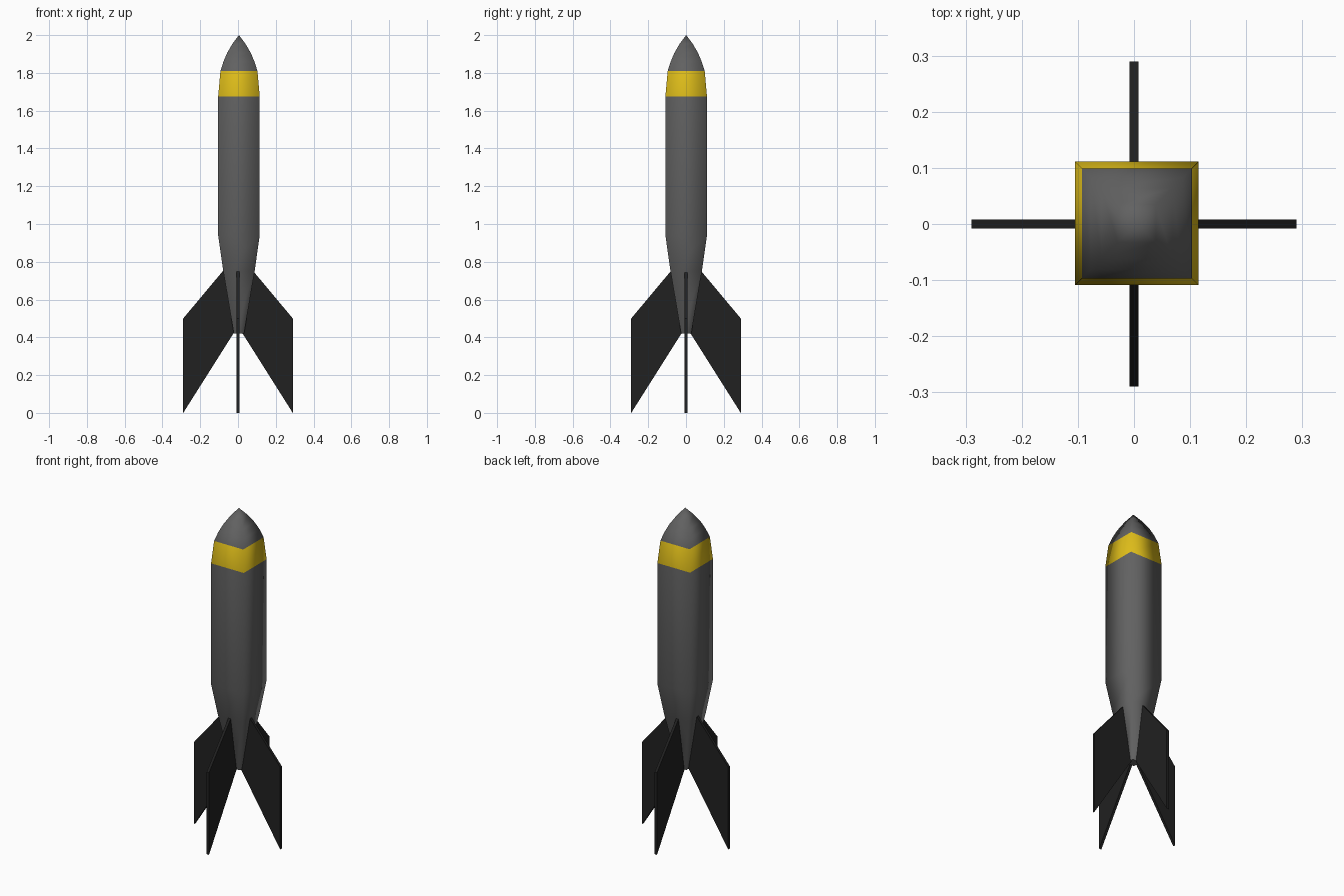
import bpy, bmesh, math

if "Cube" in bpy.data.objects:
    bpy.data.objects.remove(bpy.data.objects["Cube"])


def material(name, rgb):
    m = bpy.data.materials.new(name)
    m.diffuse_color = (*rgb, 1)
    m.use_nodes = True
    m.node_tree.nodes["Principled BSDF"].inputs["Base Color"].default_value = m.diffuse_color
    return m


grey = material("casing_grey", (0.12, 0.12, 0.12))
yellow = material("band_yellow", (0.72, 0.5, 0.01))
black = material("fin_black", (0.015, 0.015, 0.015))


def finish(bm, name, mats):
    bmesh.ops.recalc_face_normals(bm, faces=bm.faces)
    me = bpy.data.meshes.new(name)
    bm.to_mesh(me)
    bm.free()
    for m in mats:
        me.materials.append(m)
    ob = bpy.data.objects.new(name, me)
    bpy.context.collection.objects.link(ob)
    return ob


# Square-section body: (height, half width), the last point is the nose tip
profile = [(0.42, 0.027), (0.75, 0.083), (0.94, 0.11), (1.675, 0.11),
           (1.81, 0.098), (1.86, 0.082), (1.905, 0.063), (1.955, 0.034)]
CX, CY = 0.005, 0.001
bm = bmesh.new()
rings = [[bm.verts.new((CX + sx * h, CY + sy * h, z))
          for sx, sy in ((-1, -1), (1, -1), (1, 1), (-1, 1))] for z, h in profile]
tip = bm.verts.new((CX, CY, 2.0))
bm.faces.new(rings[0])
for k, (a, b) in enumerate(zip(rings, rings[1:])):
    for i in range(4):
        j = (i + 1) % 4
        f = bm.faces.new((a[i], a[j], b[j], b[i]))
        f.material_index = 1 if k == 3 else 0   # yellow warning band
for i in range(4):
    bm.faces.new((rings[-1][i], rings[-1][(i + 1) % 4], tip))
for f in bm.faces:
    f.smooth = len(f.verts) == 3 or f.calc_center_median().z > 0.43
finish(bm, "body", [grey, yellow])

# Four swept tail fins
outline = [(0.06, 0.775), (0.29, 0.50), (0.29, 0.0), (0.015, 0.435)]
T = 0.008
for n in range(4):
    bm = bmesh.new()
    face = bm.faces.new([bm.verts.new((x, -T, z)) for x, z in outline])
    ext = bmesh.ops.extrude_face_region(bm, geom=[face])
    new = [v for v in ext["geom"] if isinstance(v, bmesh.types.BMVert)]
    bmesh.ops.translate(bm, verts=new, vec=(0, 2 * T, 0))
    fin = finish(bm, f"tail_fin_{n + 1}", [black])
    fin.rotation_euler.z = n * math.pi / 2
